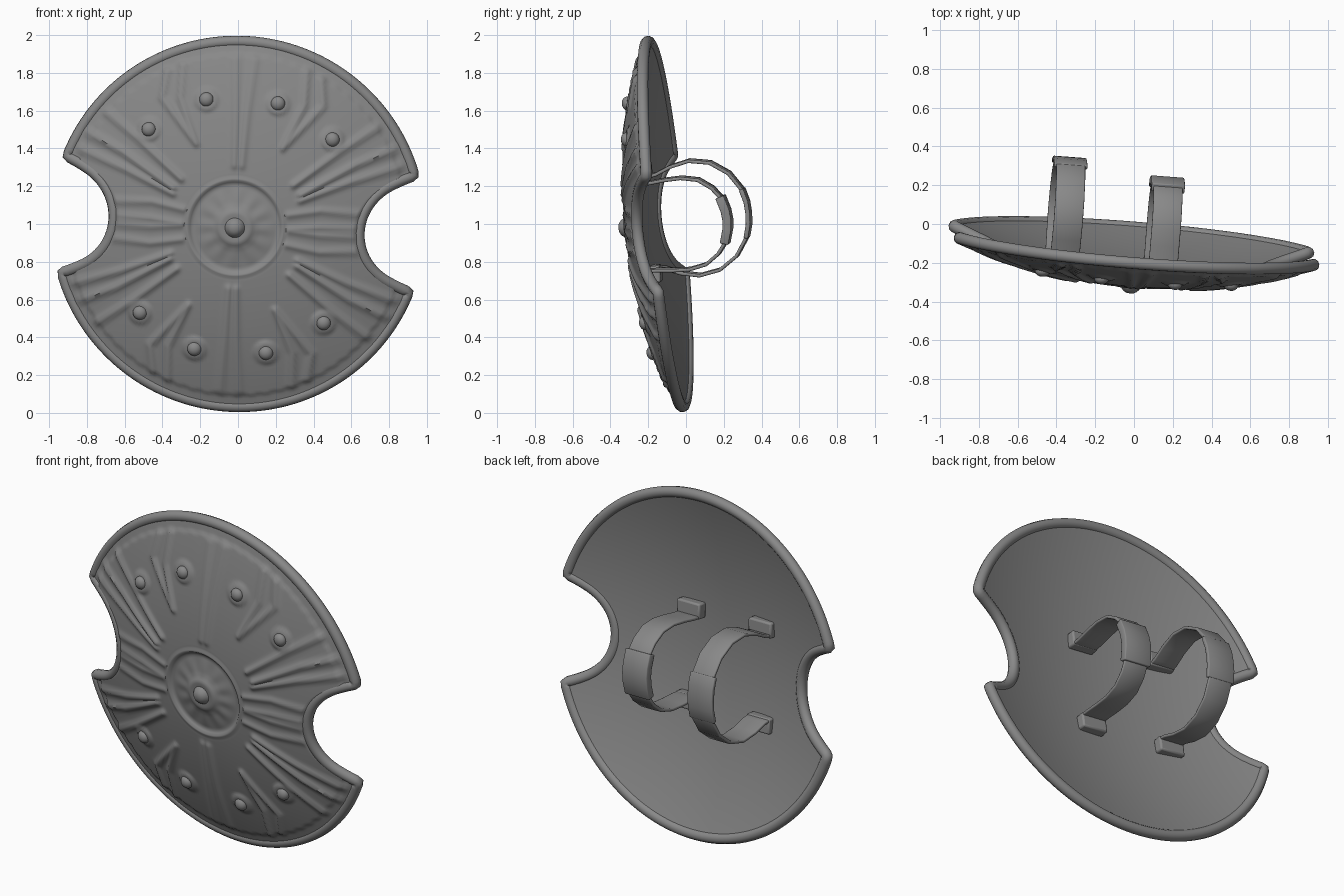
import bpy, bmesh, math
from mathutils import Matrix

if "Cube" in bpy.data.objects:
    bpy.data.objects.remove(bpy.data.objects["Cube"])

DEPTH, R, RIM = 0.178, 0.97, 0.031
parts = []
metal = bpy.data.materials.new("dark_grey")
metal.diffuse_color = (.25, .25, .25, 1)
metal.use_nodes = True
metal.node_tree.nodes["Principled BSDF"].inputs["Base Color"].default_value = metal.diffuse_color


def cap(r):
    return DEPTH * (1 - (r / R) ** 2)


def finish(obj, angle=40):
    bpy.ops.object.select_all(action='DESELECT')
    obj.select_set(True)
    bpy.context.view_layer.objects.active = obj
    bpy.ops.object.shade_smooth_by_angle(angle=math.radians(angle))
    parts.append(obj)


def mesh_object(name, bm):
    me = bpy.data.meshes.new(name)
    bm.to_mesh(me)
    bm.free()
    obj = bpy.data.objects.new(name, me)
    bpy.context.collection.objects.link(obj)
    return obj


# Outline: two big arcs and two notches bitten out of the sides
UMAX = 84


def notch_point(u):
    flare = 0.018 * max(0, (abs(u) - 60) / (UMAX - 60)) ** 2
    a = math.radians(u)
    return (-0.955 + 0.305 * math.cos(a), 0.295 * math.sin(a) + math.copysign(flare, u))


tip = notch_point(UMAX)
a0 = math.atan2(tip[1], -tip[0])
NA, NN = 120, 48
half = [(R * math.cos(a), R * math.sin(a))
        for a in (a0 + (math.pi - 2 * a0) * i / NA for i in range(NA))]
half += [notch_point(UMAX - 2 * UMAX * i / NN) for i in range(NN)]
outline = half + [(-x, -z) for x, z in half]
N = len(outline)
outline = [tuple((outline[i - 1][k] + 4 * outline[i][k] + outline[(i + 1) % N][k]) / 6
                 for k in (0, 1)) for i in range(N)]

# Relief: central boss profile, plus folds drawn for one quadrant and mirrored
boss = [(0, .052), (.025, .048), (.042, .034), (.052, .018), (.07, .02), (.085, .019), (.105, .008),
        (.13, .001), (.22, -.01), (.238, -.006), (.246, .010), (.266, .010), (.278, -.002), (9, 0)]
folds = [  # path points, width, height
    ([(.02, .33), (.03, .6), (.05, .88)], .020, .012),
    ([(.23, .43), (.33, .66), (.33, .84)], .016, .016),
    ([(.23, .43), (.43, .66), (.41, .80)], .016, .016),
    ([(.30, .24), (.55, .44), (.72, .56)], .018, .016),
    ([(.34, .19), (.62, .36), (.82, .45)], .018, .018),
    ([(.34, .16), (.60, .27), (.86, .36)], .018, .015),
    ([(.28, .08), (.45, .11), (.64, .10)], .020, .010),
    ([(.28, .00), (.45, .02), (.64, .02)], .020, .010)]
stud_angles = [math.radians(s + d) for s in (90, 270) for d in (-45, -16, 16, 45)]
studs = [(0.69 * math.cos(a), 0.69 * math.sin(a)) for a in stud_angles]


def seg_dist(px, pz, a, b):
    dx, dz = b[0] - a[0], b[1] - a[1]
    t = max(0, min(1, ((px - a[0]) * dx + (pz - a[1]) * dz) / (dx * dx + dz * dz)))
    return math.hypot(px - a[0] - t * dx, pz - a[1] - t * dz)


def relief(x, z, t):
    r, ang = math.hypot(x, z), math.atan2(z, x)
    for (r1, h1), (r2, h2) in zip(boss, boss[1:]):
        if r1 <= r <= r2:
            h = h1 + (h2 - h1) * (r - r1) / (r2 - r1)
            break
    if .1 < r < .22:
        h += .002 * math.cos(12 * ang) * math.sin((r - .1) / .12 * math.pi)
    if r > .28:
        px, pz = abs(x), abs(z)
        h += max(ht * math.exp(-(min(seg_dist(px, pz, p, q) for p, q in zip(pts, pts[1:])) / w) ** 2)
                 for pts, w, ht in folds)
        # collars around the studs and the scalloped border of the raised face
        for sx, sz in studs:
            h += .012 * max(0, min(1, (.07 - math.hypot(x - sx, z - sz)) / .02))
        edge = .905 + .014 * abs(math.sin(36 * ang))
        h += .008 * max(0, min(1, (edge - r) / .012))
    return h * max(0, min(1, (1 - t) / .05))


# Shield body: embossed front and plain hollow back
bm = bmesh.new()
CORE = .30


def grid_point(x, z, t):
    """Circular rings in the middle, blending out to the notched outline."""
    r = math.hypot(x, z)
    d = CORE * t / .32 if t < .32 else CORE + (r - CORE) * (t - .32) / .68
    return x * d / r, z * d / r


def skin(rings, height):
    prev = [bm.verts.new((0, height(0, 0, 0), 0))] * N
    for k in range(1, rings + 1):
        t = k / rings
        pts = [grid_point(x, z, t) for x, z in outline]
        ring = [bm.verts.new((x, height(x, z, t), z)) for x, z in pts]
        for i in range(N):
            j = (i + 1) % N
            quad = (prev[i], ring[i], ring[j], prev[j])
            bm.faces.new(quad[:3] if k == 1 else quad)
        prev = ring
    return prev


front = skin(90, lambda x, z, t: -(cap(math.hypot(x, z)) + .02 + relief(x, z, t)))
back = skin(24, lambda x, z, t: -(cap(math.hypot(x, z)) - .02))
for i in range(N):
    j = (i + 1) % N
    bm.faces.new((front[i], back[i], back[j], front[j]))
bmesh.ops.recalc_face_normals(bm, faces=bm.faces)
finish(mesh_object("shield_body", bm), 60)

# Rolled rim following the outline
cu = bpy.data.curves.new("rim", 'CURVE')
cu.dimensions = '3D'
cu.bevel_depth, cu.bevel_resolution = RIM, 3
sp = cu.splines.new('POLY')
sp.points.add(N - 1)
sp.use_cyclic_u = True
for p, (x, z) in zip(sp.points, outline):
    p.co = (x, -cap(math.hypot(x, z)), z, 1)
rim = bpy.data.objects.new("rim", cu)
bpy.context.collection.objects.link(rim)
parts.append(rim)

# Domed studs
for i, (x, z) in enumerate(studs):
    bpy.ops.mesh.primitive_uv_sphere_add(segments=20, ring_count=12, radius=.038,
                                         location=(x, -cap(.69) - .033, z))
    s = bpy.context.object
    s.name = f"stud_{i + 1}"
    s.scale.y = .8
    finish(s)


# Arm straps: bent bands with a thicker pad and two feet
def band(name, x, path, width, thick):
    bm = bmesh.new()
    rows = [[bm.verts.new((x + s * width / 2, y, z)) for s in (-1, 1)] for y, z in path]
    for a, b in zip(rows, rows[1:]):
        bm.faces.new((a[0], a[1], b[1], b[0]))
    obj = mesh_object(name, bm)
    m = obj.modifiers.new("thickness", 'SOLIDIFY')
    m.thickness, m.offset = thick, 0
    soften(obj, .006)
    finish(obj, 50)


def soften(obj, width):
    b = obj.modifiers.new("soft_edges", 'BEVEL')
    b.width, b.segments = width, 2
    b.limit_method, b.angle_limit = 'ANGLE', math.radians(50)


def strap(name, x, upper, pad_thick):
    path = [(y, -z) for y, z in reversed(upper[1:])] + upper
    band(name, x, path, .15, .018)
    band(name + "_pad", x, [p for p in path if abs(p[1]) < .14], .172, pad_thick)
    for s, tag in ((1, "upper"), (-1, "lower")):
        y, z = upper[-1]
        bpy.ops.mesh.primitive_cube_add(size=1, location=(x, y, s * (z + .035)))
        f = bpy.context.object
        f.name = f"{name}_{tag}_foot"
        f.scale = (.16, .06, .09)
        bpy.ops.object.transform_apply(location=False, rotation=False, scale=True)
        soften(f, .01)
        finish(f)


strap("forearm_strap", -.365, [(.418, 0), (.414, .06), (.395, .13), (.335, .22), (.24, .285), (.13, .305),
                               (.03, .283), (-.05, .25), (-.105, .24)], .024)
strap("hand_grip", .145, [(.345, 0), (.34, .05), (.318, .125), (.28, .175), (.21, .225), (.12, .243),
                          (.03, .24), (-.05, .232), (-.115, .23)], .046)

# Lean and turn the whole shield
pose = (Matrix.Translation((0, -.11, 1)) @ Matrix.Rotation(math.radians(-4.6), 4, 'Z')
        @ Matrix.Rotation(math.radians(5.4), 4, 'X') @ Matrix.Rotation(math.radians(3.2), 4, 'Y'))
bpy.context.view_layer.update()
for obj in parts:
    obj.matrix_world = pose @ obj.matrix_world
    obj.data.materials.append(metal)
